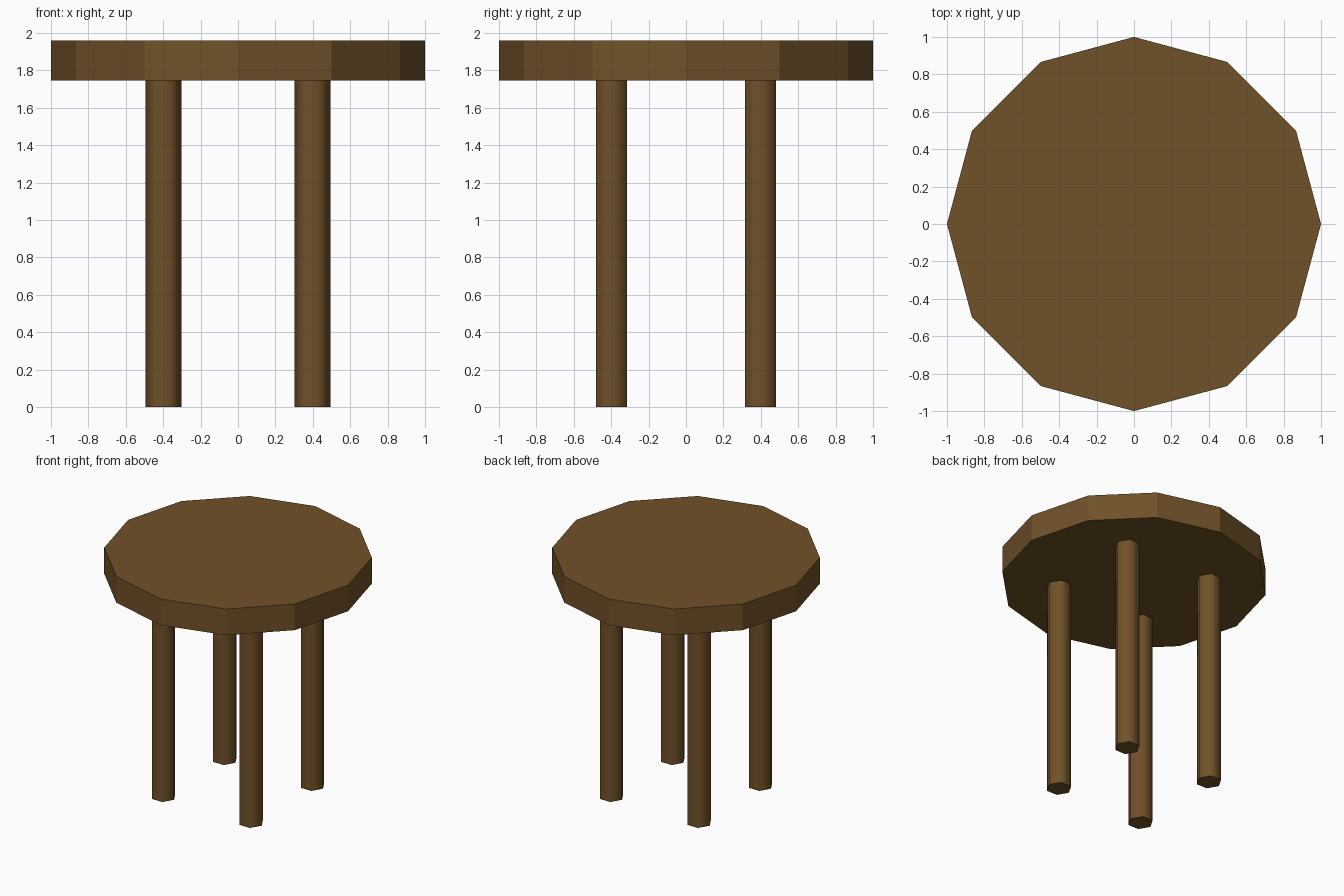
import bpy
import math

default_cube = bpy.data.objects.get("Cube")
if default_cube:
    bpy.data.objects.remove(default_cube, do_unlink=True)

SEAT_BOTTOM, SEAT_TOP = 1.745, 1.96
LEG_OFFSET, LEG_RADIUS = 0.398, 0.096

# Single brown wood colour
wood = bpy.data.materials.new("brown_wood")
wood.use_nodes = True
colour = (0.162, 0.082, 0.022, 1)
wood.diffuse_color = colour
wood.node_tree.nodes["Principled BSDF"].inputs["Base Color"].default_value = colour


def prism(name, sides, radius, x, y, bottom, top, turn=0):
    bpy.ops.mesh.primitive_cylinder_add(
        vertices=sides, radius=radius, depth=top - bottom,
        location=(x, y, (bottom + top) / 2), rotation=(0, 0, turn))
    obj = bpy.context.object
    obj.name = name
    obj.data.materials.append(wood)
    return obj


# Twelve-sided seat with flat faces
prism("seat", 12, 1, 0, 0, SEAT_BOTTOM, SEAT_TOP)

# Four six-sided legs, rounded by smooth shading with sharp end caps
for side, sx in (("right", -1), ("left", 1)):
    for end, sy in (("front", -1), ("back", 1)):
        prism(f"{end}_{side}_leg", 6, LEG_RADIUS, sx * LEG_OFFSET,
              sy * LEG_OFFSET, 0, SEAT_BOTTOM, math.radians(30))
        bpy.ops.object.shade_smooth_by_angle(angle=math.radians(70))
